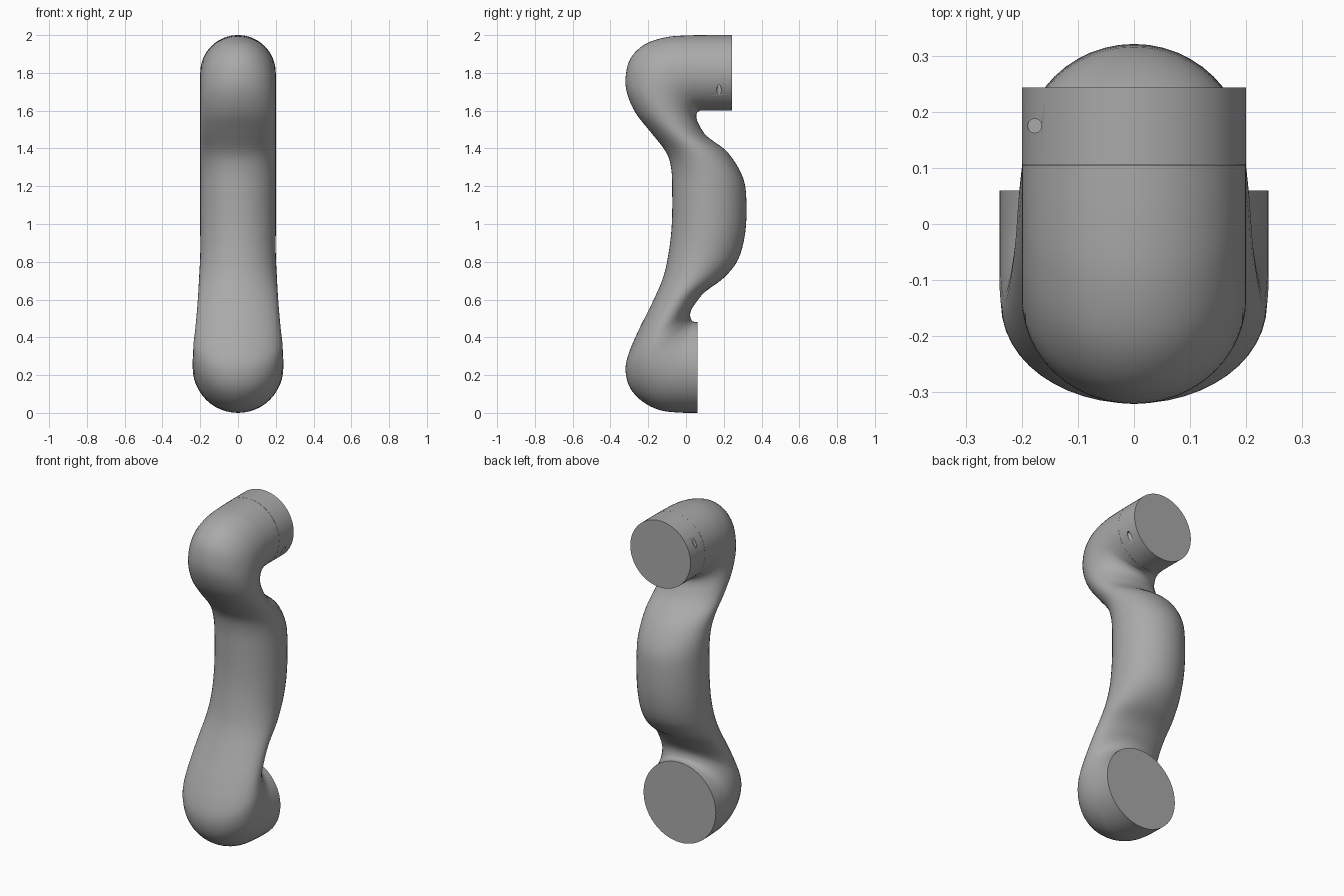
import bpy
import bmesh
import math
from mathutils import Vector, Matrix

default_cube = bpy.data.objects.get("Cube")
if default_cube:
    bpy.data.objects.remove(default_cube, do_unlink=True)

SIDES = 48
STEPS = 4

grey = bpy.data.materials.new("light grey")
grey.use_nodes = True
grey.diffuse_color = (0.4, 0.4, 0.4, 1)
grey.node_tree.nodes["Principled BSDF"].inputs["Base Color"].default_value = grey.diffuse_color


def make_object(name, bm, material):
    bmesh.ops.recalc_face_normals(bm, faces=bm.faces)
    mesh = bpy.data.meshes.new(name)
    bm.to_mesh(mesh)
    bm.free()
    mesh.materials.append(material)
    obj = bpy.data.objects.new(name, mesh)
    bpy.context.collection.objects.link(obj)
    return obj


def cylinder(name, radius, depth, matrix, sides):
    bm = bmesh.new()
    bmesh.ops.create_cone(bm, cap_ends=True, segments=sides, radius1=radius,
                          radius2=radius, depth=depth, matrix=matrix)
    return make_object(name, bm, grey)


def shade(obj):
    bpy.ops.object.select_all(action="DESELECT")
    obj.select_set(True)
    bpy.context.view_layer.objects.active = obj
    bpy.ops.object.shade_smooth_by_angle(angle=math.radians(40))


def smooth_path(keys):
    """Catmull-Rom interpolation through the section keys."""
    keys = [Vector(k) for k in keys]
    keys = [keys[0] * 2 - keys[1]] + keys + [keys[-1] * 2 - keys[-2]]
    path = []
    for a, b, c, d in zip(keys, keys[1:], keys[2:], keys[3:]):
        for i in range(STEPS):
            t = i / STEPS
            path.append((b * 2 + (c - a) * t + (a * 2 - b * 5 + c * 4 - d) * t ** 2
                         + (b * 3 - a - c * 3 + d) * t ** 3) / 2)
    return path + [keys[-2]]


# Elliptical sections: outer y, outer z, inner y, inner z, half width
sections = [
    (.06, 0, .06, .48, .24),
    (-.04, .002, .045, .482, .24),
    (-.14, .015, .035, .485, .24),
    (-.23, .06, .03, .49, .24),
    (-.295, .13, .025, .5, .238),
    (-.32, .22, .022, .52, .235),
    (-.305, .31, .028, .545, .228),
    (-.25, .44, .05, .58, .22),
    (-.18, .58, .1, .64, .212),
    (-.12, .72, .2, .715, .206),
    (-.09, .86, .275, .81, .2),
    (-.075, 1, .313, .95, .2),
    (-.073, 1.17, .32, 1.12, .2),
    (-.078, 1.29, .3, 1.25, .2),
    (-.105, 1.38, .22, 1.38, .2),
    (-.19, 1.49, .11, 1.465, .2),
    (-.265, 1.585, .067, 1.53, .2),
    (-.31, 1.685, .055, 1.565, .2),
    (-.32, 1.775, .057, 1.585, .2),
    (-.295, 1.875, .065, 1.595, .2),
    (-.22, 1.95, .075, 1.6, .2),
    (-.11, 1.988, .088, 1.6, .2),
    (0, 1.998, .097, 1.6, .2),
    (.105, 2, .105, 1.6, .2),
]

# Curved link body, lofted through the sections
bm = bmesh.new()
rings = []
for oy, oz, iy, iz, width in smooth_path([Vector(s) for s in sections]):
    outer, inner = Vector((0, oy, oz)), Vector((0, iy, iz))
    centre, half = (outer + inner) / 2, (outer - inner) / 2
    ring = []
    for i in range(SIDES):
        angle = math.tau * i / SIDES
        point = centre + half * math.cos(angle) + Vector((width * math.sin(angle), 0, 0))
        ring.append(bm.verts.new(point))
    rings.append(ring)
for low, high in zip(rings, rings[1:]):
    for i in range(SIDES):
        j = (i + 1) % SIDES
        bm.faces.new((low[i], low[j], high[j], high[i]))
bm.faces.new(rings[0])
bm.faces.new(rings[-1])
shade(make_object("link_body", bm, grey))

# Cylindrical end collar behind the seam
turn = Matrix.Rotation(math.pi / 2, 4, "X")
collar = cylinder("end_collar", .2, .137,
                  Matrix.Translation((0, .1745, 1.8)) @ turn, 64)

# Two blind pin holes, one on the upper right and one on the lower left
for side in (-1, 1):
    drill = cylinder("pin_hole_cutter", .0125, .12,
                     Matrix.Translation((side * .177, .175, 1.8 - side * .12)), 20)
    drill.hide_render = True
    cut = collar.modifiers.new("pin_hole", "BOOLEAN")
    cut.object = drill
    cut.solver = "EXACT"
    bpy.context.view_layer.objects.active = collar
    bpy.ops.object.modifier_apply(modifier=cut.name)
    bpy.data.objects.remove(drill, do_unlink=True)
shade(collar)
